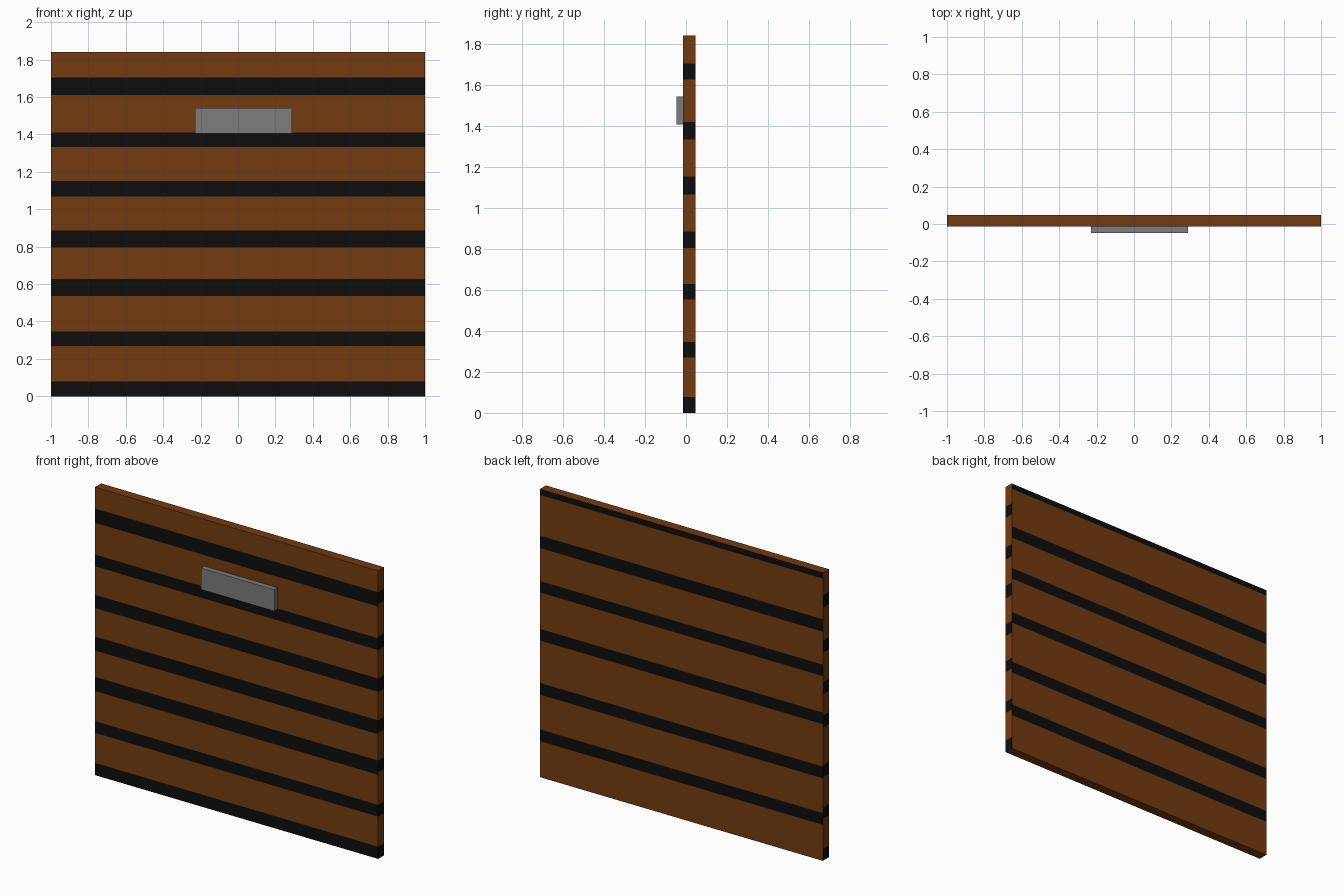
import bpy, bmesh
from mathutils import Matrix, Vector

if "Cube" in bpy.data.objects:
    bpy.data.objects.remove(bpy.data.objects["Cube"])


def material(name, rgb):
    m = bpy.data.materials.new(name)
    m.diffuse_color = (*rgb, 1.0)
    m.use_nodes = True
    m.node_tree.nodes["Principled BSDF"].inputs["Base Color"].default_value = m.diffuse_color
    return m


brown = material("brown_wood", (0.175, 0.044, 0.005))
black = material("black_gap", (0.0042, 0.0042, 0.0042))
grey = material("grey_metal", (0.205, 0.205, 0.205))


def box_mesh(lo, hi):
    lo, hi = Vector(lo), Vector(hi)
    bm = bmesh.new()
    bmesh.ops.create_cube(bm, size=1.0, matrix=Matrix.Translation((lo + hi) / 2)
                          @ Matrix.Diagonal((*(hi - lo), 1.0)))
    return bm


def finish(bm, name, mats):
    me = bpy.data.meshes.new(name)
    bm.to_mesh(me)
    bm.free()
    for m in mats:
        me.materials.append(m)
    ob = bpy.data.objects.new(name, me)
    bpy.context.collection.objects.link(ob)
    return ob


# Dark bands (bottom, top) on each side of the panel
front = [(0, .078), (.27, .345), (.537, .628), (.796, .885),
         (1.067, 1.152), (1.334, 1.409), (1.612, 1.703)]
right = [(0, .078), (.27, .345), (.553, .628), (.804, .884),
         (1.065, 1.152), (1.334, 1.418), (1.625, 1.703)]
left = [(0, .075), (.268, .34), (.533, .61), (.85, .927),
        (1.062, 1.14), (1.328, 1.405), (1.617, 1.695)]
back = [(.23, .305), (.527, .602), (.873, .947),
        (1.18, 1.253), (1.464, 1.543), (1.803, 1.84)]

# Plank panel: cut at every band edge, then coloured by direction and height
H = 1.84
bm = box_mesh((-1, -.014, 0), (1, .047, H))
levels = {z for side in (front, right, left, back) for band in side for z in band}
for z in sorted(levels - {0, H}):
    bmesh.ops.bisect_plane(bm, geom=bm.verts[:] + bm.edges[:] + bm.faces[:],
                           dist=1e-6, plane_co=(0, 0, z), plane_no=(0, 0, 1))
bm.normal_update()
for f in bm.faces:
    n = f.normal
    if abs(n.z) > .5:
        continue
    side = (front if n.y < -.5 else back if n.y > .5 else right if n.x > .5 else left)
    z = f.calc_center_median().z
    f.material_index = int(any(a < z < b for a, b in side))
finish(bm, "plank_panel", [brown, black])

# Metal plate on the front
finish(box_mesh((-.23, -.047, 1.405), (.29, -.014, 1.542)), "front_plate", [grey])
